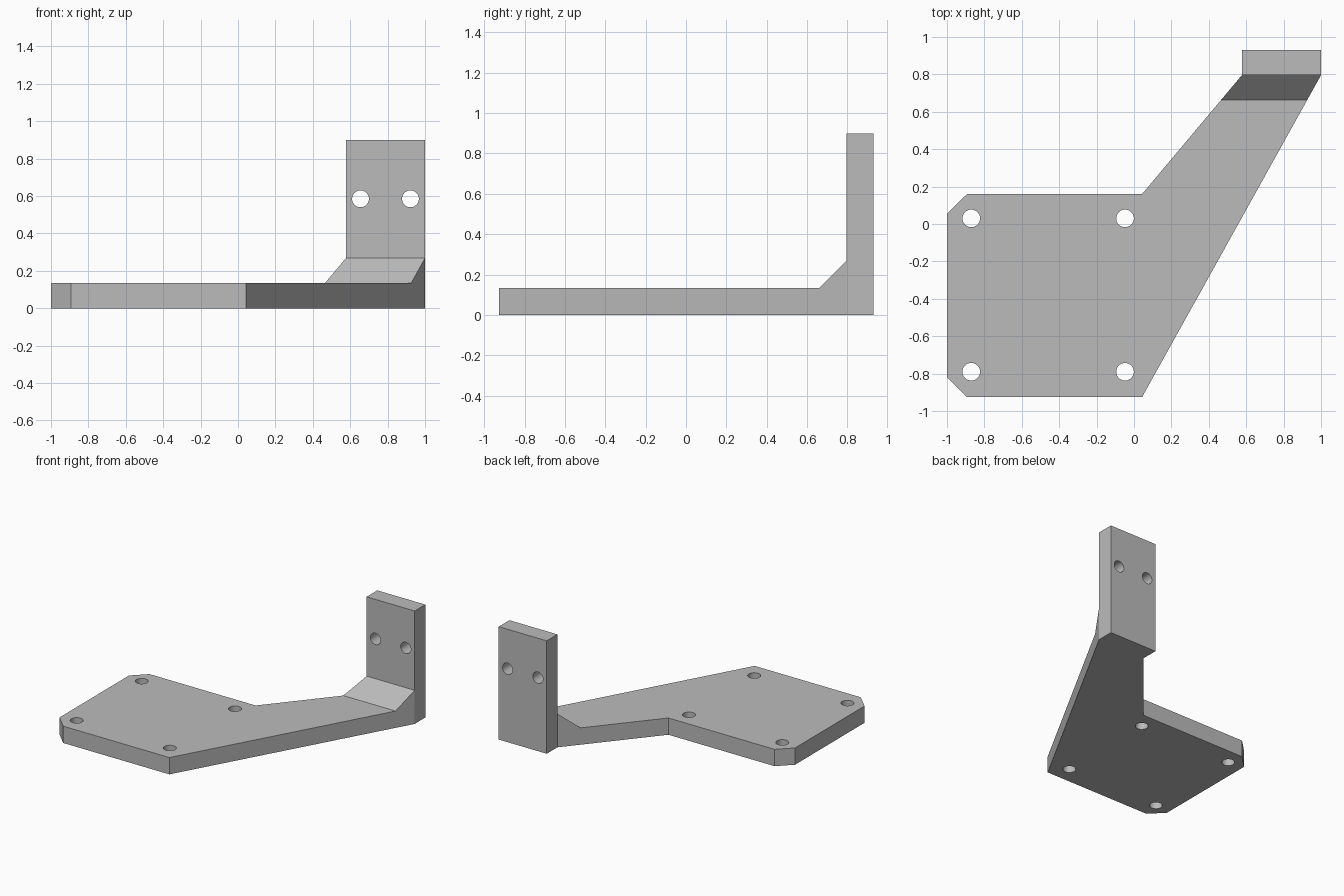
import bpy
import bmesh
from mathutils import Matrix, Vector

cube = bpy.data.objects.get("Cube")
if cube:
    bpy.data.objects.remove(cube, do_unlink=True)

gray = bpy.data.materials.new("plain gray")
gray.use_nodes = True
GRAY = (0.5, 0.5, 0.5, 1)
gray.diffuse_color = GRAY
gray.node_tree.nodes["Principled BSDF"].inputs["Base Color"].default_value = GRAY


def add_object(name, bm):
    bmesh.ops.recalc_face_normals(bm, faces=bm.faces)
    mesh = bpy.data.meshes.new(name)
    bm.to_mesh(mesh)
    bm.free()
    mesh.materials.append(gray)
    obj = bpy.data.objects.new(name, mesh)
    bpy.context.collection.objects.link(obj)
    return obj


def prism(name, points, direction):
    """Extrude a closed outline along a direction."""
    bm = bmesh.new()
    face = bm.faces.new([bm.verts.new(p) for p in points])
    top = bmesh.ops.extrude_face_region(bm, geom=[face])["geom"]
    verts = [v for v in top if isinstance(v, bmesh.types.BMVert)]
    bmesh.ops.translate(bm, verts=verts, vec=Vector(direction))
    return add_object(name, bm)


def drill(name, centre, radius, axis):
    bm = bmesh.new()
    turn = Vector((0, 0, 1)).rotation_difference(Vector(axis)).to_matrix().to_4x4()
    bmesh.ops.create_cone(bm, cap_ends=True, segments=48, radius1=radius,
                          radius2=radius, depth=0.5,
                          matrix=Matrix.Translation(centre) @ turn)
    return add_object(name, bm)


def carve(target, cutter, operation):
    """Apply a boolean and discard its cutter."""
    cutter.hide_render = True
    mod = target.modifiers.new("carve", 'BOOLEAN')
    mod.object, mod.operation, mod.solver = cutter, operation, 'EXACT'
    bpy.context.view_layer.objects.active = target
    bpy.ops.object.modifier_apply(modifier=mod.name)
    bpy.data.objects.remove(cutter, do_unlink=True)


THICK, HEIGHT = 0.134, 0.9
FRONT, BACK, WALL = -0.926, 0.93, 0.796

# Plan outline: clipped mounting plate, slanted arm, upright foot
plan = [(-1, -0.82), (-0.893, FRONT), (0.043, FRONT), (1, WALL), (1, BACK),
        (0.577, BACK), (0.577, WALL), (0.043, 0.16), (-0.893, 0.16), (-1, 0.055)]
bracket = prism("bracket", [(x, y, 0) for x, y in plan], (0, 0, HEIGHT))

# Side profile: thin plate, sloped gusset, tall upright
side = [(-1.1, -0.1), (1.1, -0.1), (1.1, 1), (WALL, 1), (WALL, 2 * THICK),
        (WALL - THICK, THICK), (-1.1, THICK)]
profile = prism("side_profile", [(-1.2, y, z) for y, z in side], (2.4, 0, 0))
carve(bracket, profile, 'INTERSECT')

# Plate screw holes
for x in (-0.87, -0.048):
    for y in (-0.79, 0.03):
        carve(bracket, drill("plate_hole", (x, y, 0.07), 0.047, (0, 0, 1)), 'DIFFERENCE')

# Upright screw holes
for x in (0.655, 0.922):
    carve(bracket, drill("upright_hole", (x, 0.86, 0.585), 0.045, (0, 1, 0)), 'DIFFERENCE')

# Smooth hole walls, crisp outer edges
bpy.ops.object.select_all(action='DESELECT')
bracket.select_set(True)
bpy.context.view_layer.objects.active = bracket
bpy.ops.object.shade_smooth_by_angle(angle=0.5)
